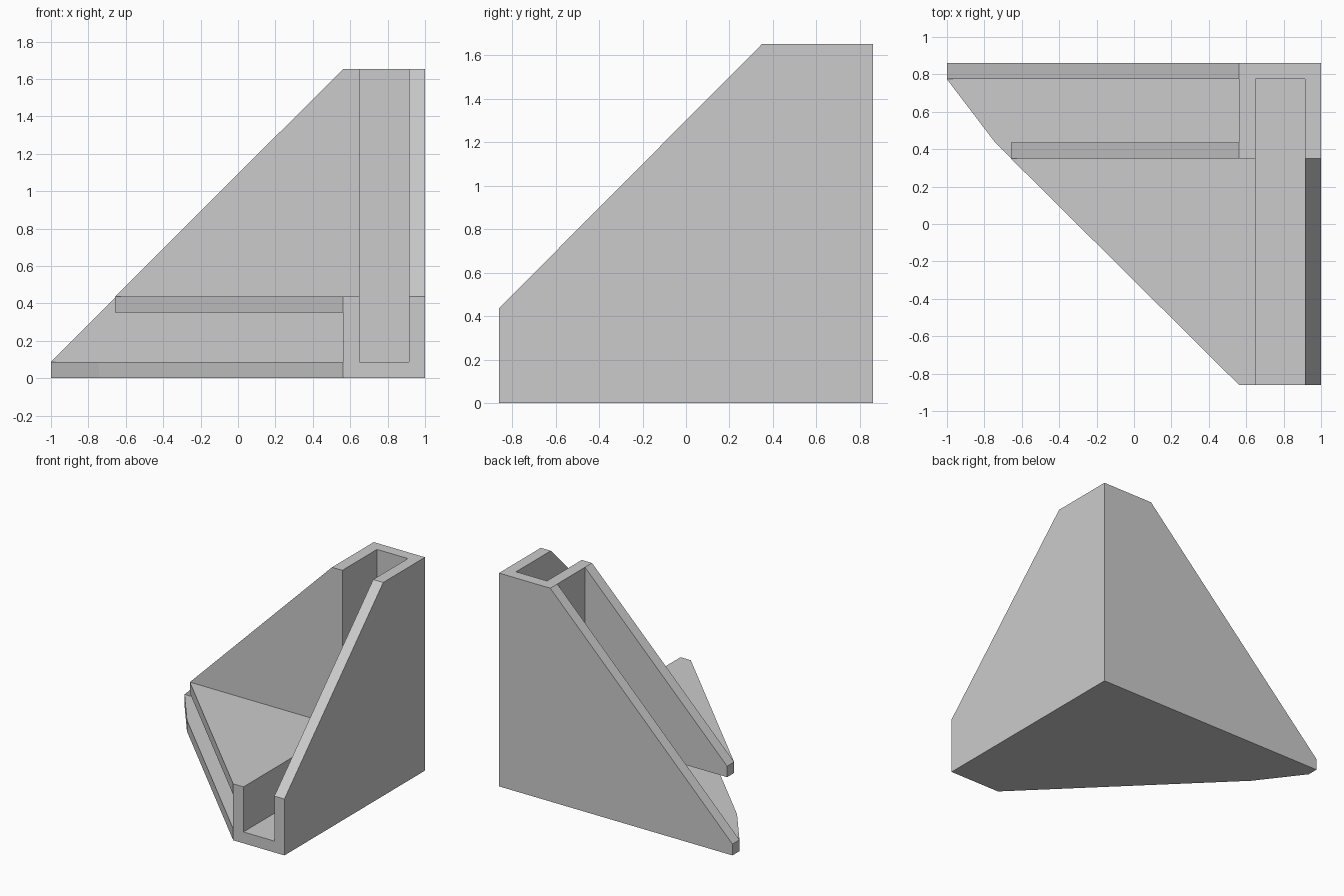
import bpy
import bmesh

if "Cube" in bpy.data.objects:
    bpy.data.objects.remove(bpy.data.objects["Cube"], do_unlink=True)

GREY = (0.6, 0.6, 0.6, 1)
grey = bpy.data.materials.new("plain grey")
grey.use_nodes = True
grey.diffuse_color = GREY
grey.node_tree.nodes["Principled BSDF"].inputs["Base Color"].default_value = GREY


def plate(name, axis, start, end, profile):
    """Extrude a flat profile from start to end along axis 0, 1 or 2."""
    def place(a, b, depth):
        point = [a, b]
        point.insert(axis, depth)
        return point

    bm = bmesh.new()
    face = bm.faces.new([bm.verts.new(place(a, b, start)) for a, b in profile])
    grown = bmesh.ops.extrude_face_region(bm, geom=[face], use_keep_orig=True)
    for v in grown["geom"]:
        if isinstance(v, bmesh.types.BMVert):
            v.co[axis] = end
    bmesh.ops.recalc_face_normals(bm, faces=bm.faces)
    mesh = bpy.data.meshes.new(name)
    bm.to_mesh(mesh)
    bm.free()
    mesh.materials.append(grey)
    obj = bpy.data.objects.new(name, mesh)
    bpy.context.collection.objects.link(obj)


# Main levels shared by the plates
Y, TOP = 0.86, 1.652            # half depth and height
FLOOR = 0.088                   # floor thickness
BACK, SIDE = 0.774, 0.914       # inner faces of the back and side plates
WALL_OUT, WALL_IN = 0.561, 0.649  # inner upright wall
RIB_Y, RIB_Y2 = 0.349, 0.435    # upright rib
SHELF, SHELF_TOP = 0.352, 0.437  # level shelf
TIP = -0.657                    # pointed end of rib and shelf

# Outer corner: floor, back and side
plate("floor_plate", 2, 0, FLOOR, [
    (-1, Y), (-1, BACK), (-0.742, RIB_Y2), (WALL_OUT, -Y), (1, -Y), (1, Y)])
plate("back_plate", 1, BACK, Y, [
    (-1, FLOOR), (WALL_OUT, TOP), (1, TOP), (1, FLOOR)])
plate("side_plate", 0, SIDE, 1, [
    (-Y, FLOOR), (-Y, SHELF_TOP), (RIB_Y, TOP), (BACK, TOP), (BACK, FLOOR)])

# Inner walls that form the open channels
plate("inner_wall", 0, WALL_OUT, WALL_IN, [
    (-Y, FLOOR), (-Y, SHELF_TOP), (RIB_Y, SHELF_TOP),
    (RIB_Y, TOP), (BACK, TOP), (BACK, FLOOR)])
plate("upright_rib", 1, RIB_Y, RIB_Y2, [
    (TIP, SHELF), (TIP, SHELF_TOP), (WALL_OUT, TOP), (WALL_OUT, SHELF)])
plate("shelf_plate", 2, SHELF, SHELF_TOP, [
    (TIP, RIB_Y), (WALL_OUT, -Y), (WALL_OUT, RIB_Y)])
